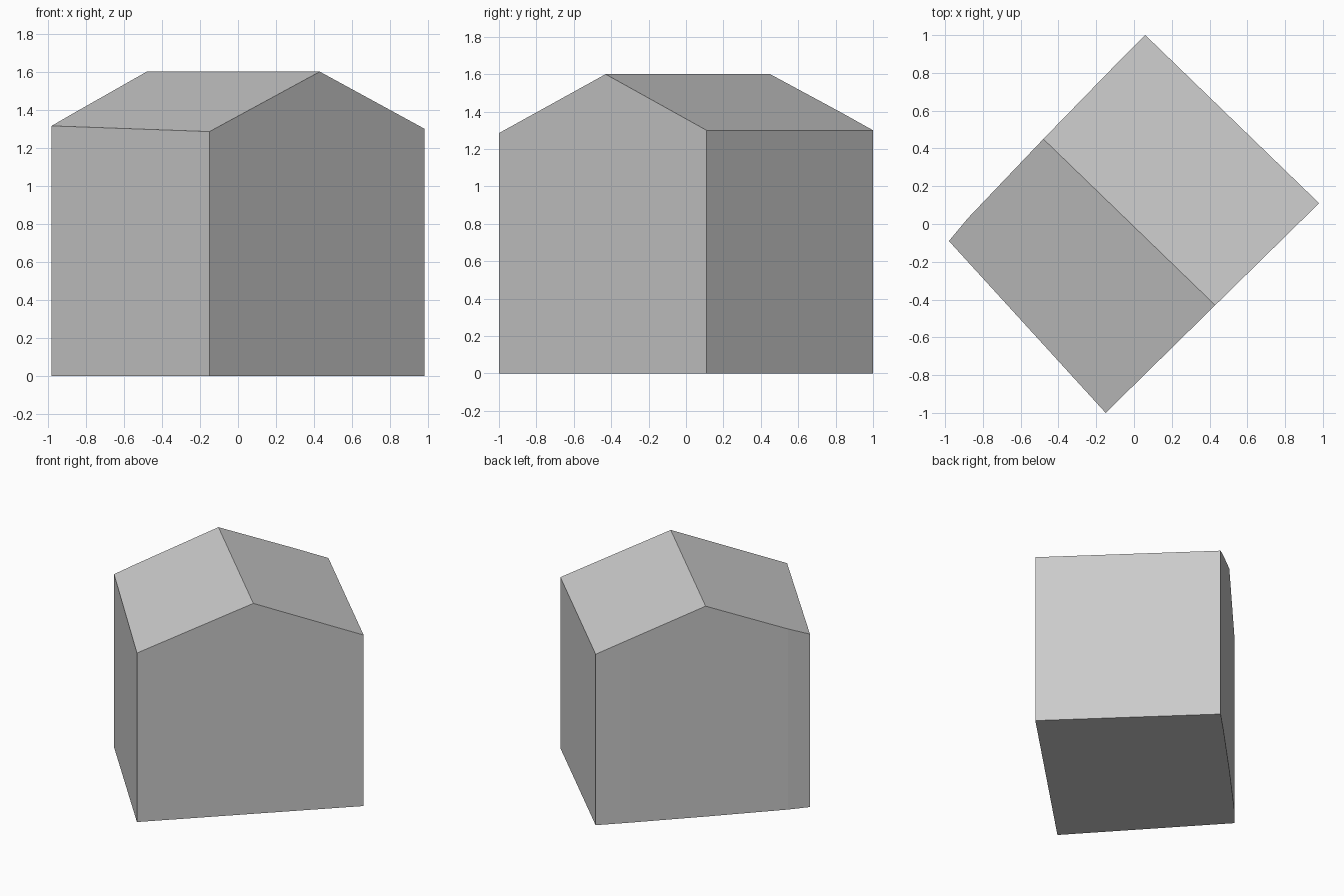
import bpy
import bmesh

cube = bpy.data.objects.get("Cube")
if cube:
    bpy.data.objects.remove(cube, do_unlink=True)

# Single plain grey for the whole building
grey = bpy.data.materials.new("plain_grey")
grey.use_nodes = True
colour = (0.6, 0.6, 0.6, 1.0)
grey.diffuse_color = colour
grey.node_tree.nodes["Principled BSDF"].inputs["Base Color"].default_value = colour

# Top edge of the walls, counter-clockwise from the front corner
front_corner = (-0.15, -1.0, 1.285)
front_peak = (0.43, -0.43, 1.6)
left_corner = (0.98, 0.11, 1.3)
back_corner = (0.06, 1.0, 1.3)
back_bend = (-0.11, 0.83, 1.395)
back_peak = (-0.48, 0.45, 1.6)
side_bend = (-0.88, 0.03, 1.373)
right_corner = (-0.98, -0.09, 1.315)
outline = [front_corner, front_peak, left_corner, back_corner,
           back_bend, back_peak, side_bend, right_corner]


def make_part(name, polygons):
    """Join polygons given as point lists into one flat-shaded object."""
    bm = bmesh.new()
    for points in polygons:
        bm.faces.new([bm.verts.new(p) for p in points])
    bmesh.ops.remove_doubles(bm, verts=bm.verts, dist=0.0001)
    mesh = bpy.data.meshes.new(name)
    bm.to_mesh(mesh)
    bm.free()
    mesh.materials.append(grey)
    obj = bpy.data.objects.new(name, mesh)
    bpy.context.collection.objects.link(obj)
    return obj


def ground(p):
    return (p[0], p[1], 0.0)


# Walls: one upright panel per outline edge
panels = [[ground(a), ground(b), b, a]
          for a, b in zip(outline, outline[1:] + outline[:1])]
make_part("walls", panels)

# Floor closing the underside
make_part("floor", [[ground(p) for p in reversed(outline)]])

# Gabled roof: two slopes meeting at the ridge
make_part("roof", [
    [front_peak, left_corner, back_corner, back_bend, back_peak],
    [front_corner, front_peak, back_peak, side_bend, right_corner],
])
